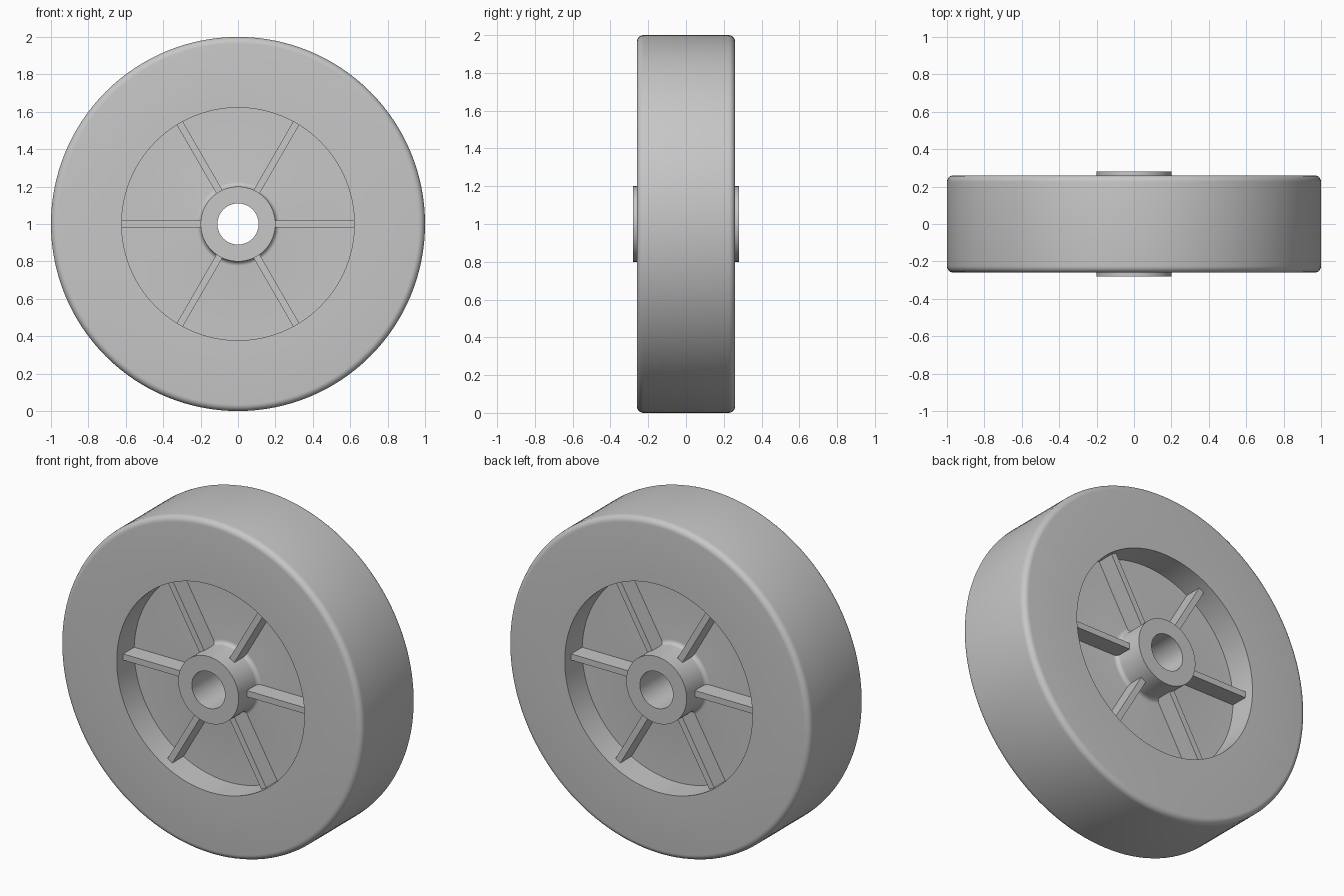
import bpy, bmesh
from math import pi, sin, cos, radians
from mathutils import Matrix, Vector

if "Cube" in bpy.data.objects:
    bpy.data.objects.remove(bpy.data.objects["Cube"], do_unlink=True)

CENTRE = Vector((0, 0, 1))
RIM_R, RECESS_R, HUB_R, BORE_R = 1.0, 0.622, 0.2, 0.11
RIM_Y, HUB_Y, WEB_Y, RIB_Y = 0.26, 0.28, 0.095, 0.2
ROUND, FILLET = 0.035, 0.025
RIB_WIDTH = 0.037

grey = bpy.data.materials.new("plain grey")
grey.use_nodes = True
colour = (0.57, 0.57, 0.57, 1)
grey.diffuse_color = colour
grey.node_tree.nodes["Principled BSDF"].inputs["Base Color"].default_value = colour


def make_object(name, bm):
    bmesh.ops.recalc_face_normals(bm, faces=bm.faces)
    mesh = bpy.data.meshes.new(name)
    bm.to_mesh(mesh)
    bm.free()
    mesh.materials.append(grey)
    obj = bpy.data.objects.new(name, mesh)
    bpy.context.collection.objects.link(obj)
    return obj


def arc(r, y, radius, start, end, steps=6):
    """Quarter-round corner of the profile, as (radius, y) points."""
    angles = [radians(start + (end - start) * i / steps) for i in range(steps + 1)]
    return [(r + radius * cos(a), y + radius * sin(a)) for a in angles]


# Wheel body: half profile from the bore out to the tread, then mirrored
half = [(BORE_R, HUB_Y), (HUB_R, HUB_Y)]
half += arc(HUB_R + FILLET, WEB_Y + FILLET, FILLET, 180, 270)
half += [(RECESS_R, WEB_Y), (RECESS_R, RIM_Y)]
half += arc(RIM_R - ROUND, RIM_Y - ROUND, ROUND, 90, 0)
profile = half + [(r, -y) for r, y in reversed(half)]

bm = bmesh.new()
verts = [bm.verts.new((r, y, 1)) for r, y in profile]
edges = [bm.edges.new((v, verts[i - 1])) for i, v in enumerate(verts)]
bmesh.ops.spin(bm, geom=verts + edges, cent=CENTRE, axis=(0, 1, 0),
               angle=2 * pi, steps=128, use_merge=True)
bmesh.ops.remove_doubles(bm, verts=bm.verts, dist=0.0001)
body = make_object("wheel_body", bm)
bpy.context.view_layer.objects.active = body
body.select_set(True)
bpy.ops.object.shade_smooth_by_angle(angle=radians(30))

# Six ribs between the hub and the rim, running through the web to both sides
inner, outer = HUB_R - 0.02, RECESS_R + 0.02
for i in range(6):
    bm = bmesh.new()
    shape = (Matrix.Translation(CENTRE) @ Matrix.Rotation(i * pi / 3, 4, 'Y')
             @ Matrix.Translation(((inner + outer) / 2, 0, 0))
             @ Matrix.Diagonal((outer - inner, 2 * RIB_Y, RIB_WIDTH, 1)))
    bmesh.ops.create_cube(bm, size=1, matrix=shape)
    make_object(f"rib_{i + 1}", bm)
